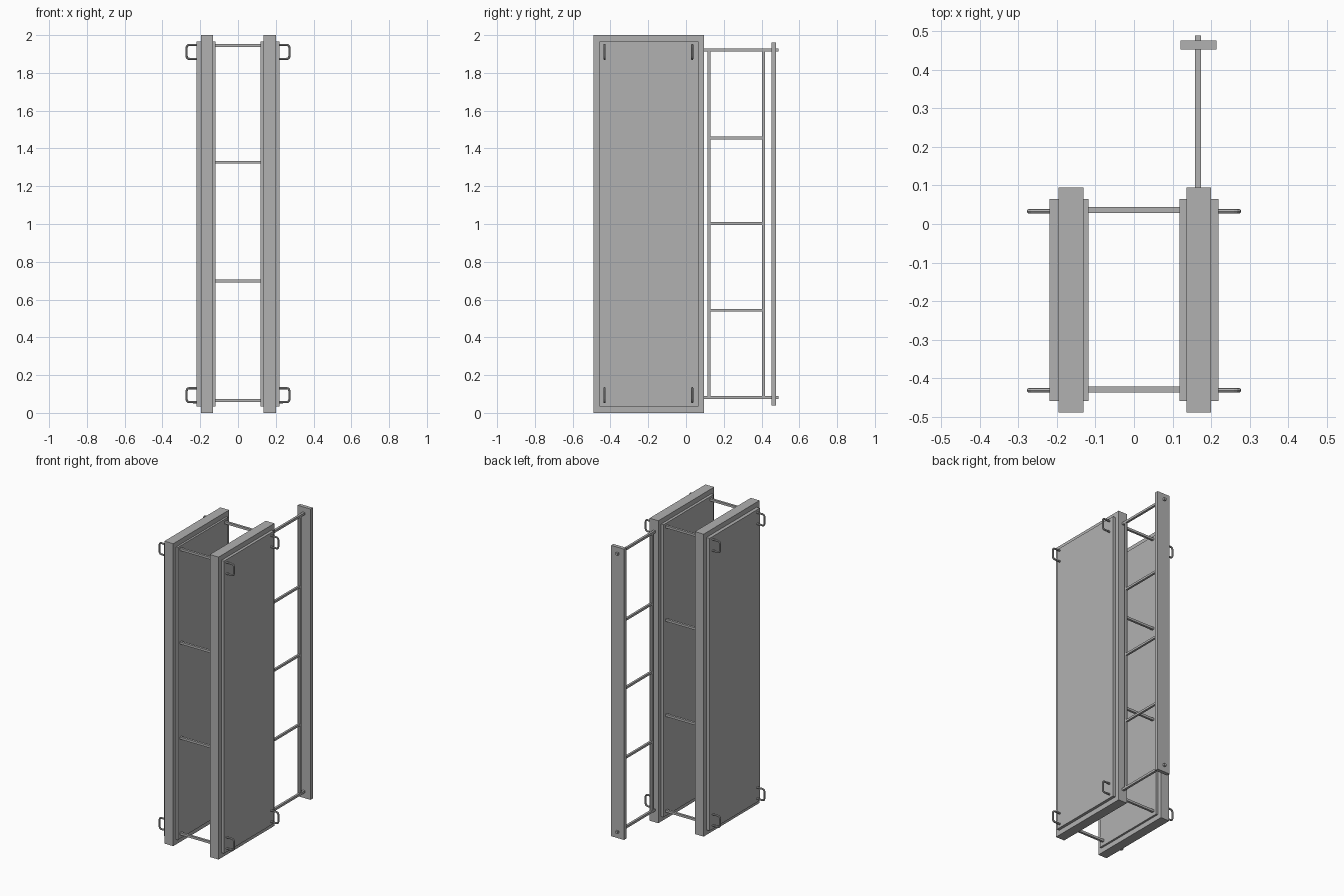
import bpy
import math

if "Cube" in bpy.data.objects:
    bpy.data.objects.remove(bpy.data.objects["Cube"])

# Dark grey metal for every part
metal = bpy.data.materials.new("dark_grey")
metal.diffuse_color = (0.44, 0.44, 0.44, 1)
metal.use_nodes = True
metal.node_tree.nodes["Principled BSDF"].inputs["Base Color"].default_value = metal.diffuse_color


def box(name, x, y, z):
    """Box from (min, max) ranges."""
    bpy.ops.mesh.primitive_cube_add(size=1)
    ob = bpy.context.object
    ob.name = name
    for i, (a, b) in enumerate((x, y, z)):
        ob.location[i] = (a + b) / 2
        ob.scale[i] = b - a
    bpy.ops.object.transform_apply(location=False, rotation=False, scale=True)
    ob.data.materials.append(metal)
    return ob


def bar(name, a, b, r=0.0075):
    """Square bar between two points along one axis."""
    ranges = [(p, q) if p != q else (p - r, p + r) for p, q in zip(a, b)]
    return box(name, *ranges)


def handle(name, side, y, zc):
    """C-shaped grip with rounded corners on the outer face of a panel."""
    x0, x1, h, r = 0.212, 0.272, 0.037, 0.014
    pts = [(x0, -h)]
    for cz, start in ((-h + r, -90), (h - r, 0)):
        for k in range(4):
            t = math.radians(start + 30 * k)
            pts.append((x1 - r + r * math.cos(t), cz + r * math.sin(t)))
    pts.append((x0, h))
    cu = bpy.data.curves.new(name, 'CURVE')
    cu.dimensions = '3D'
    cu.bevel_depth = 0.006
    cu.bevel_resolution = 2
    cu.use_fill_caps = True
    sp = cu.splines.new('POLY')
    sp.points.add(len(pts) - 1)
    for p, (x, z) in zip(sp.points, pts):
        p.co = (side * x, y, zc + z, 1)
    cu.materials.append(metal)
    ob = bpy.data.objects.new(name, cu)
    bpy.context.collection.objects.link(ob)
    bpy.ops.object.select_all(action='DESELECT')
    ob.select_set(True)
    bpy.context.view_layer.objects.active = ob
    bpy.ops.object.convert(target='MESH')
    bpy.ops.object.shade_flat()


# Two upright panels: thin border slab with a thicker raised centre, plus grips
for label, s, cx in (("left", -1, -0.1635), ("right", 1, 0.168)):
    box(label + "_panel_border", (cx - 0.032, cx + 0.032), (-0.489, 0.095), (0, 2))
    mid = s * 0.1685
    box(label + "_panel_core", (mid - 0.05, mid + 0.05), (-0.459, 0.065), (0.033, 1.967))
    for y in (-0.431, 0.033):
        for z in (0.094, 1.911):
            handle(label + "_handle", s, y, z)

# Cross bars joining the panels
for y in (-0.429, 0.036):
    for z in (0.065, 0.698, 1.327, 1.945):
        bar("cross_bar", (-0.125, y, z), (0.125, y, z))

# Side ladder frame: through bars, uprights and rungs
LX = 0.1655
for z in (0.082, 1.921):
    bar("ladder_through_bar", (LX, 0.085, z), (LX, 0.489, z))
for y in (0.122, 0.41):
    bar("ladder_upright", (LX, y, 0.083), (LX, y, 1.922), 0.007)
for z in (0.543, 1.003, 1.455):
    bar("ladder_rung", (LX, 0.122, z), (LX, 0.41, z), 0.007)

# Outer board held by the through bars
box("outer_board", (0.12, 0.214), (0.452, 0.476), (0.039, 1.962))
